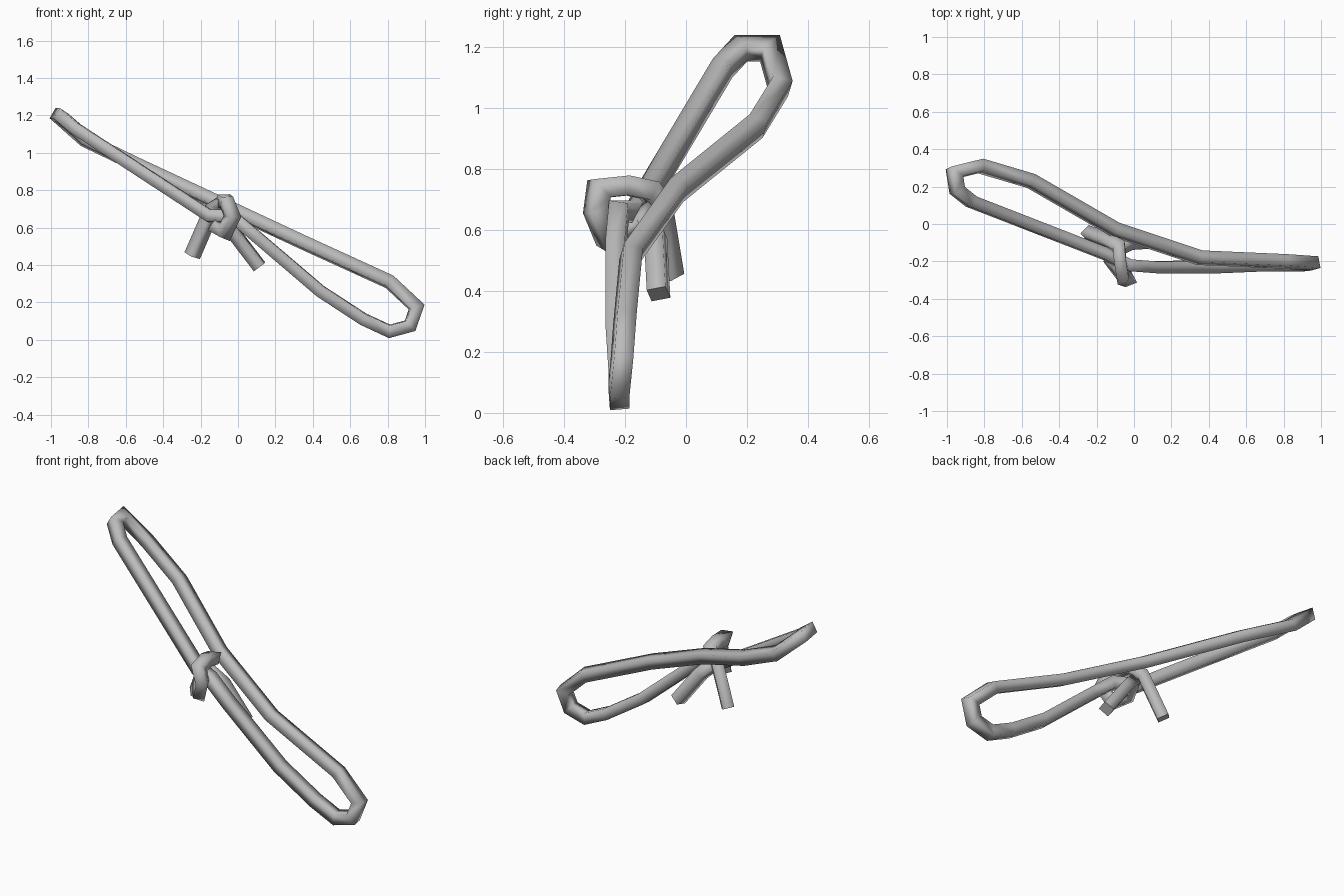
import bpy
import bmesh
import math
from mathutils import Vector, Quaternion

cube = bpy.data.objects.get("Cube")
if cube:
    bpy.data.objects.remove(cube, do_unlink=True)

grey = bpy.data.materials.new("rope grey")
grey.use_nodes = True
color = (0.5, 0.5, 0.5, 1)
grey.diffuse_color = color
grey.node_tree.nodes["Principled BSDF"].inputs["Base Color"].default_value = color

RADIUS = 0.045
SIDES = 4


def rope(name, points, closed=False, turn=0.0):
    """Sweep a four-sided section along a path, with mitred corners."""
    pts = [Vector(p) for p in points]
    n = len(pts)
    count = n if closed else n - 1
    segs = [(pts[(i + 1) % n] - pts[i]).normalized() for i in range(count)]
    # Carry the section's up direction along the path without twisting
    side = Vector((0, 1, 0))
    normal = (side - segs[0] * side.dot(segs[0])).normalized()
    normals = [normal]
    for a, b in zip(segs, segs[1:]):
        normal = a.rotation_difference(b) @ normal
        normals.append(normal)
    # Spread any leftover twist around a closed path
    twist = 0.0
    if closed:
        last = segs[-1].rotation_difference(segs[0]) @ normal
        twist = math.atan2(last.cross(normals[0]).dot(segs[0]), last.dot(normals[0]))
        quarter = 2 * math.pi / SIDES
        twist -= quarter * round(twist / quarter)
    bm = bmesh.new()
    rings = []
    for i, p in enumerate(pts):
        k = min(i, count - 1)
        t_out = segs[k]
        t_in = segs[i - 1] if closed or i > 0 else t_out
        plane = (t_in + t_out).normalized()
        ring = []
        for s in range(SIDES):
            angle = turn + twist * i / n + 2 * math.pi * s / SIDES
            off = Quaternion(t_out, angle) @ normals[k] * RADIUS
            slide = -off.dot(plane) / t_out.dot(plane)
            off += t_out * slide
            if off.length > RADIUS * 1.35:
                off *= RADIUS * 1.35 / off.length
            ring.append(bm.verts.new(p + off))
        rings.append(ring)
    shift = 0
    if closed:
        # Match the first ring's corners to the last ring's nearest corners
        shift = min(range(SIDES), key=lambda h: sum(
            (rings[-1][s].co - pts[-1] - rings[0][(s + h) % SIDES].co + pts[0]).length
            for s in range(SIDES)))
    for i in range(count):
        a, b = rings[i], rings[(i + 1) % n]
        h = shift if i == n - 1 else 0
        for s in range(SIDES):
            f = bm.faces.new((a[s], a[(s + 1) % SIDES],
                              b[(s + 1 + h) % SIDES], b[(s + h) % SIDES]))
            f.smooth = True
    if not closed:
        for ring in (rings[0], rings[-1]):
            cap = bm.faces.new(ring)
            for e in cap.edges:
                e.smooth = False
    bmesh.ops.recalc_face_normals(bm, faces=bm.faces)
    mesh = bpy.data.meshes.new(name)
    bm.to_mesh(mesh)
    bm.free()
    mesh.materials.append(grey)
    obj = bpy.data.objects.new(name, mesh)
    bpy.context.collection.objects.link(obj)
    return obj


# Both bow loops form one closed strand through the knot
rope("bow_loops", [
    (0.35, -0.18, 0.52), (0.81, -0.2, 0.31), (0.955, -0.21, 0.175),
    (0.92, -0.22, 0.075), (0.81, -0.22, 0.045), (0.67, -0.22, 0.11),
    (0.44, -0.23, 0.26), (0.1, -0.23, 0.55), (-0.03, -0.22, 0.66),
    (-0.15, -0.16, 0.66), (-0.87, 0.12, 1.13), (-0.945, 0.18, 1.195),
    (-0.96, 0.275, 1.195), (-0.82, 0.31, 1.07), (-0.55, 0.23, 0.94),
    (-0.1, -0.03, 0.73),
], closed=True, turn=math.radians(30))

# The knot wraps the strand and runs out into the two loose tails
rope("knot_and_tails", [
    (-0.245, -0.05, 0.45), (-0.14, -0.09, 0.69), (-0.08, -0.12, 0.73),
    (-0.075, -0.19, 0.745), (-0.06, -0.285, 0.735), (-0.03, -0.295, 0.66),
    (-0.07, -0.26, 0.575), (-0.115, -0.2, 0.6), (-0.09, -0.13, 0.64),
    (-0.03, -0.1, 0.58), (0.115, -0.09, 0.39),
])
